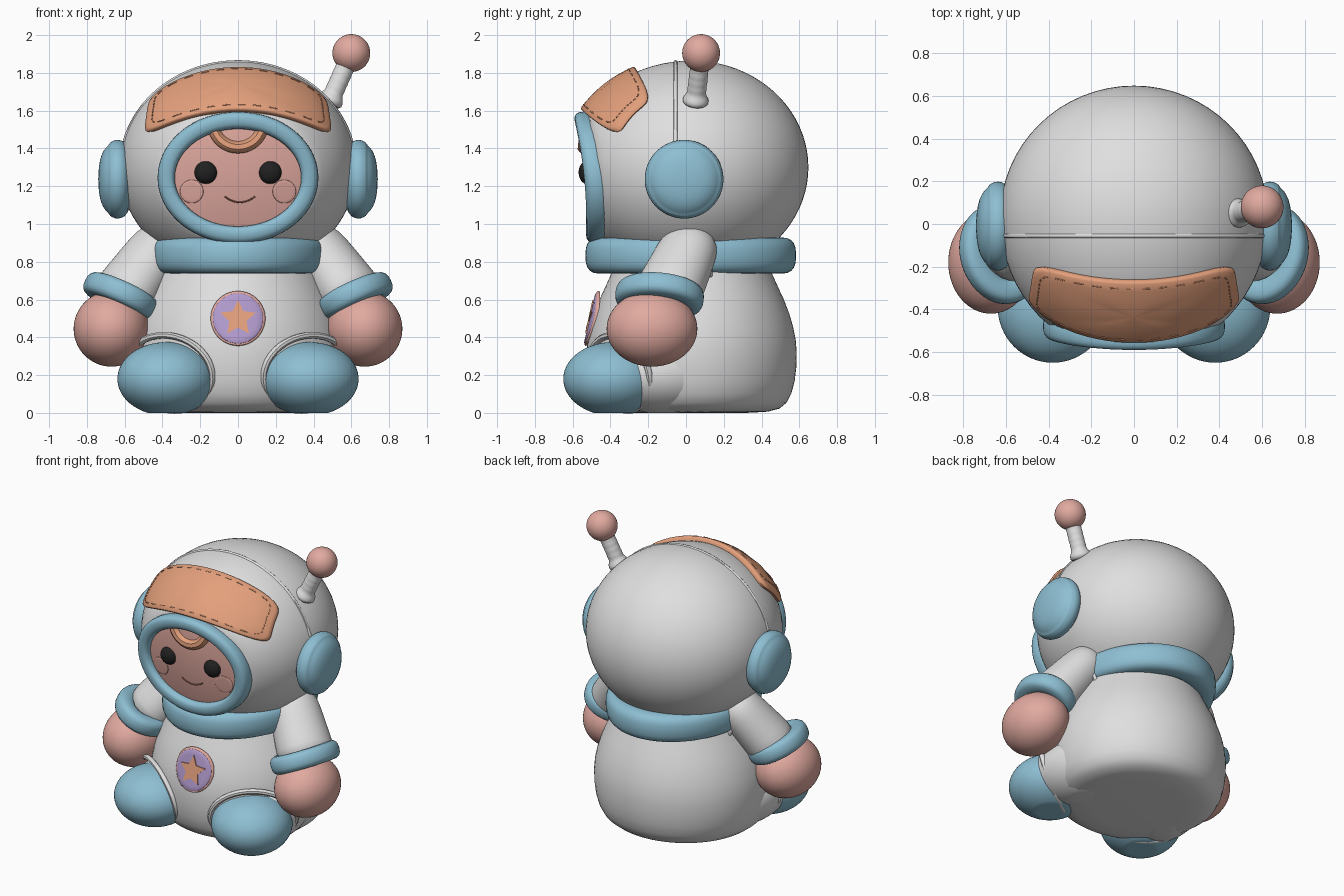
import bpy, bmesh
from math import sin, cos, pi, radians, copysign
from mathutils import Vector, Matrix

cube = bpy.data.objects.get("Cube")
if cube:
    bpy.data.objects.remove(cube)


def material(name, *rgb):
    m = bpy.data.materials.new(name)
    m.use_nodes = True
    m.diffuse_color = (*rgb, 1)
    m.node_tree.nodes["Principled BSDF"].inputs["Base Color"].default_value = (*rgb, 1)
    return m


WHITE = material("suit white", .74, .74, .74)
BLUE = material("soft blue", .27, .52, .65)
ORANGE = material("soft orange", .77, .35, .2)
PINK = material("skin pink", .75, .4, .35)
PURPLE = material("lilac", .45, .33, .62)
BLACK = material("black", .015, .015, .015)
BROWN = material("mouth brown", .3, .12, .08)
built = []


def add(name, bm, mat, subdivide=0):
    bmesh.ops.recalc_face_normals(bm, faces=bm.faces)
    mesh = bpy.data.meshes.new(name)
    bm.to_mesh(mesh)
    bm.free()
    mesh.materials.append(mat)
    ob = bpy.data.objects.new(name, mesh)
    bpy.context.collection.objects.link(ob)
    if subdivide:
        ob.modifiers.new("smooth", "SUBSURF").levels = subdivide
        ob.modifiers["smooth"].render_levels = subdivide
    built.append(ob)
    return ob


def loft(name, rows, mat, wrap=False, subdivide=0):
    """Skin closed rows of points; cap the ends unless wrapped."""
    bm = bmesh.new()
    rings = [[bm.verts.new(p) for p in row] for row in rows]
    n = len(rings[0])
    for a, b in list(zip(rings, rings[1:])) + ([(rings[-1], rings[0])] if wrap else []):
        for i in range(n):
            j = (i + 1) % n
            bm.faces.new((a[i], a[j], b[j], b[i]))
    if not wrap:
        bm.faces.new(rings[0])
        bm.faces.new(rings[-1])
    return add(name, bm, mat, subdivide)


def aim(loc, direction):
    turn = Vector(direction).to_track_quat("Z", "Y").to_matrix().to_4x4()
    return Matrix.Translation(loc) @ turn


def circle(n=40):
    return [(cos(2 * pi * i / n), sin(2 * pi * i / n)) for i in range(n)]


def lathe(name, profile, matrix, mat):
    rows = [[matrix @ Vector((r * c, r * s, z)) for c, s in circle()] for r, z in profile]
    return loft(name, rows, mat, subdivide=1)


def band(name, rx, ry, depth, height, matrix, mat, warp=lambda p: p):
    """Padded hoop with a rounded cross-section."""
    rows = []
    for c, s in circle(20):
        d = copysign(abs(c) ** .75, c) * depth
        h = copysign(abs(s) ** .75, s) * height
        rows.append([warp(matrix @ Vector(((rx + d) * a, (ry + d) * b, h))) for a, b in circle(64)])
    return loft(name, rows, mat, wrap=True)


def sphere(name, loc, radii, mat, turn=0, warp=None):
    bm = bmesh.new()
    bmesh.ops.create_uvsphere(bm, u_segments=64, v_segments=40, radius=1)
    m = Matrix.Translation(loc) @ Matrix.Rotation(turn, 4, "Z") @ Matrix.Diagonal((*radii, 1))
    for v in bm.verts:
        v.co = m @ v.co
        if warp:
            v.co = warp(v.co)
    return add(name, bm, mat)


def tube(name, paths, radius, mat, closed=False):
    curve = bpy.data.curves.new(name, "CURVE")
    curve.dimensions = "3D"
    curve.bevel_depth = radius
    curve.bevel_resolution = 2
    curve.use_fill_caps = True
    for path in paths:
        spline = curve.splines.new("POLY")
        spline.points.add(len(path) - 1)
        for point, p in zip(spline.points, path):
            point.co = (*p, 1)
        spline.use_cyclic_u = closed
    temp = bpy.data.objects.new(name + "_path", curve)
    mesh = bpy.data.meshes.new_from_object(temp)
    bpy.data.objects.remove(temp)
    bm = bmesh.new()
    bm.from_mesh(mesh)
    return add(name, bm, mat)


def outline(power, n=80):
    """Unit disc outline that squares up as the power grows."""
    pts = []
    for c, s in circle(n):
        r = (abs(c) ** power + abs(s) ** power) ** (-1 / power)
        pts.append((c * r, s * r))
    return pts


def pillow(name, place, height, mat, power=2):
    """Padded patch laid on a surface given by place(u, v, h)."""
    layers = [(.97, -.02), (.98, 0), (1, .5), (.98, .85), (.94, 1), (.75, 1), (.5, 1), (.25, 1), (.02, 1)]
    rows = [[place(u * s, v * s, h * height) for u, v in outline(power)] for s, h in layers]
    return loft(name, rows, mat)


def floor(p):
    p.z = max(p.z, 0)
    return p


# Helmet, flattened behind the visor
HEAD, SIZE = Vector((0, .03, 1.3)), Vector((.628, .618, .565))


def visor_y(x, z):
    return -.505 - .1 * (z - 1.25) + .14 * x * x


def full_front(p):
    if p.y < HEAD.y:
        p.y = HEAD.y + (p.y - HEAD.y) * 1.06
    return p


def helmet_shape(p):
    p = full_front(p)
    p.y = max(p.y, visor_y(p.x, p.z) + .015)
    return p


sphere("helmet", HEAD, SIZE, WHITE, warp=helmet_shape)
tube("helmet_seam", [[(SIZE.x * cos(a) * .985, -.055, HEAD.z + SIZE.z * sin(a) * .985)
                      for a in (radians(14 + 4 * i) for i in range(39))]], .011, WHITE)


# Forehead patch
def on_brow(u, v, h):
    a = radians(48.5 - 2 * v) * u
    low = 31 - 6 * u * u
    e = radians(low + (64 - low) * (v + 1) / 2)
    p = Vector((sin(a), -cos(a) * cos(e), cos(a) * sin(e)))
    return full_front(HEAD + p * SIZE * (1 + h))


pillow("forehead_patch", on_brow, .055, ORANGE, 7)
seam = [on_brow(u * .88, v * .82, .055) for u, v in outline(7, 160)]
tube("forehead_stitches", [seam[i:i + 3] for i in range(0, 160, 4)], .003, ORANGE)


# Face and visor rim
def on_face(x, z, h=0):
    r = (x / .36) ** 2 + ((z - 1.245) / .29) ** 2
    return Vector((x, visor_y(x, z) - .03 * max(0, 1 - r) - h, z))


pillow("face", lambda u, v, h: on_face(.36 * u, 1.245 + .29 * v, h), .004, PINK)
band("visor_rim", .38, .303, .046, .055, aim((0, 0, 1.245), (0, -1, 0)), BLUE,
     lambda p: Vector((p.x, p.y + visor_y(p.x, p.z), p.z)))
tube("hair_curl", [[on_face(.13 * cos(a), 1.53 + .125 * sin(a))
                    for a in (radians(190 + 8 * i) for i in range(21))]], .034, ORANGE)
tube("mouth", [[on_face(.01 + .08 * k / 8, 1.115 + .03 * (k / 8) ** 2, .005) for k in range(-8, 9)]],
     .004, BROWN)

# Neck collar and torso
band("collar", .39, .478, .08, .096, Matrix.Translation((0, .025, .833)), BLUE)
lathe("torso", [(.2, 0), (.43, 0), (.51, .04), (.553, .16), (.563, .33), (.545, .45), (.495, .6),
                (.42, .74), (.37, .9), (.2, .95)],
      Matrix.Translation((0, .03, 0)) @ Matrix.Diagonal((1.04, 1, 1, 1)), WHITE)


# Chest badge with star
def on_chest(u, v, h):
    return Vector((.145 * u, -.488 + .033 * v + .02 * u * u - h, .5 + .145 * v))


pillow("badge_rim", on_chest, .018, PINK)
pillow("badge", lambda u, v, h: on_chest(.93 * u, .93 * v, h), .023, PURPLE)
star = [(r * sin(k * pi / 5), r * cos(k * pi / 5)) for k, r in enumerate([.68, .33] * 5)]
loft("badge_star", [[on_chest(u, v, h) for u, v in star] for h in (.015, .03)], ORANGE)

# Antenna
base, tip = Vector((.485, .05, 1.645)), Vector((.6, .08, 1.905))
stalk = [(.07, -.02), (.07, .02), (.055, .04)]
stalk += [(.048 + .004 * (i % 2), .06 + .02 * i) for i in range(9)]
lathe("antenna_stalk", stalk, aim(base, tip - base), WHITE)
sphere("antenna_ball", tip, (.1, .1, .1), PINK)

# Paired parts
for side, label in ((1, "left_"), (-1, "right_")):
    def at(x, y, z):
        return Vector((side * x, y, z))

    # Eye and cheek
    sphere(label + "eye", on_face(side * .17, 1.273), (.06, .042, .06), BLACK)

    def on_cheek(u, v, h):
        return on_face(side * .245 + .062 * u, 1.172 + .062 * v, h)
    pillow(label + "cheek", on_cheek, .009, PINK)

    # Ear pad
    lathe(label + "ear_pad", [(.1, -.04), (.185, -.02), (.21, .02), (.21, .05), (.195, .08), (.182, .083),
                              (.17, .1), (.13, .125), (.07, .137), (.01, .14)],
          aim(at(.6, -.01, 1.237), at(1, 0, 0)), BLUE)

    # Arm, cuff and hand
    wide = Matrix.Diagonal((1.14, 1, 1, 1))
    lathe(label + "arm", [(.01, -.15), (.08, -.135), (.13, -.08), (.147, 0), (.155, .15), (.165, .26),
                          (.16, .36)],
          aim(at(.44, .005, .85), at(.2, -.13, -.28)) @ wide, WHITE)
    band(label + "cuff", .18, .145, .058, .06, aim(at(.622, -.14, .617), at(.42, -.13, -.88)), BLUE)
    sphere(label + "hand", at(.67, -.18, .445), (.2, .24, .2), PINK)
    hole = aim(at(.41, -.02, .75), at(1, -.2, -.45))
    tube(label + "armhole_piping", [[hole @ Vector((.15 * c, .15 * s, 0)) for c, s in circle()]],
         .014, WHITE, True)

    # Leg, piping and foot
    sphere(label + "leg", at(.34, -.12, .2), (.25, .36, .205), WHITE, side * .25, floor)
    ankle = aim(at(.365, -.35, .2), at(.56, -.83, -.25))
    ring = [floor(ankle @ Vector((.275 * c, .205 * s, 0))) + Vector((0, 0, .012)) for c, s in circle()]
    tube(label + "leg_piping", [ring], .018, WHITE, True)
    sphere(label + "foot", at(.378, -.385, .18), (.26, .265, .195), BLUE, side * .3, floor)

# Smooth shading with crisp edges
bpy.ops.object.select_all(action="DESELECT")
for ob in built:
    ob.select_set(True)
bpy.context.view_layer.objects.active = built[0]
bpy.ops.object.shade_smooth_by_angle(angle=radians(45))
